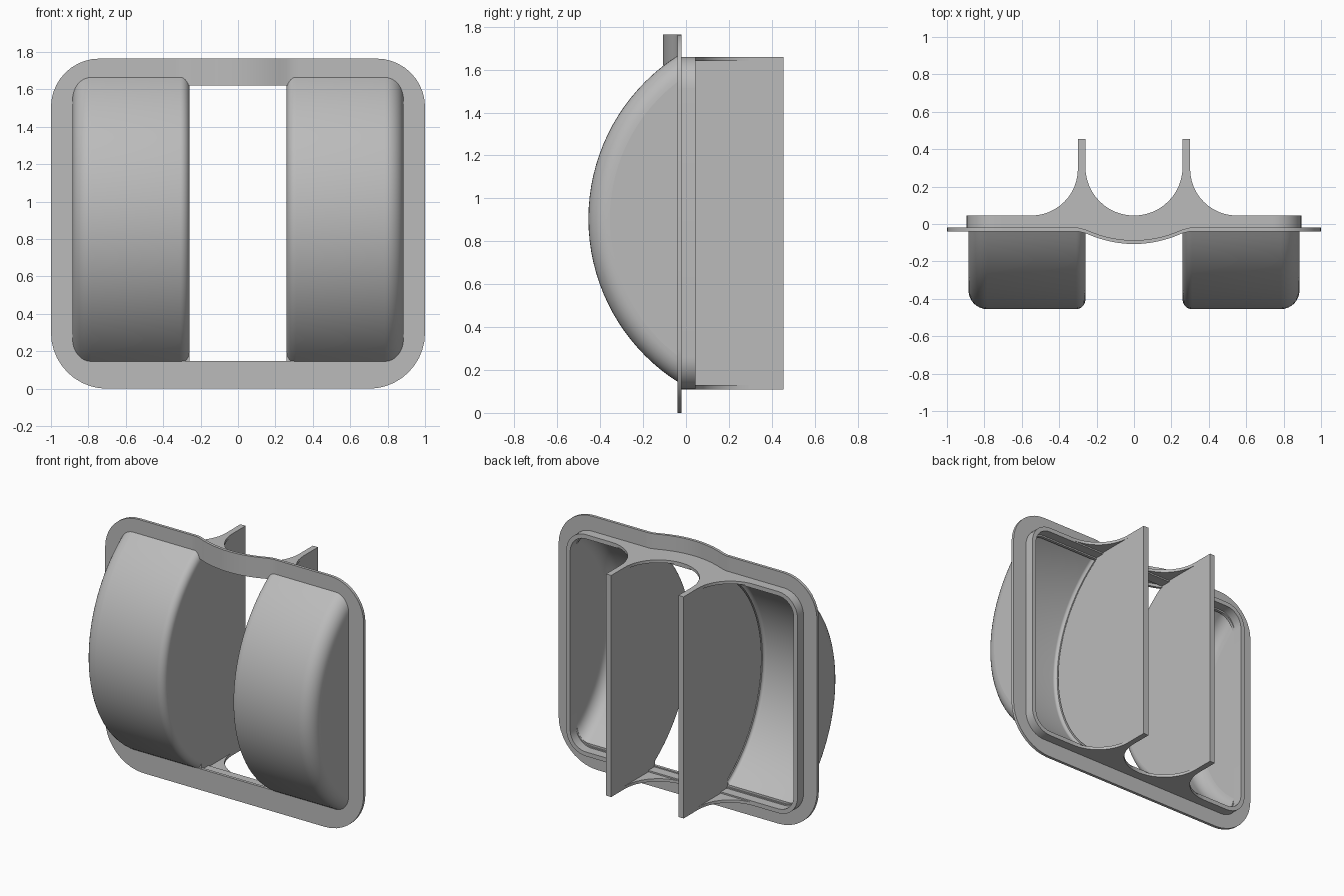
import bpy, bmesh, math
from mathutils import Vector

cube = bpy.data.objects.get("Cube")
if cube:
    bpy.data.objects.remove(cube, do_unlink=True)

grey = bpy.data.materials.new("plain grey")
grey.use_nodes = True
COLOUR = (0.5, 0.5, 0.5, 1)
grey.diffuse_color = COLOUR
grey.node_tree.nodes["Principled BSDF"].inputs["Base Color"].default_value = COLOUR

# Drum axis (y, z) and outer radius; plane where drums meet the flange
CY, CZ, R = 0.448, 0.905, 0.903
JOIN = -0.03


def finish(name, bm):
    bmesh.ops.recalc_face_normals(bm, faces=bm.faces[:])
    mesh = bpy.data.meshes.new(name)
    bm.to_mesh(mesh)
    bm.free()
    mesh.materials.append(grey)
    obj = bpy.data.objects.new(name, mesh)
    bpy.context.collection.objects.link(obj)
    bpy.ops.object.select_all(action='DESELECT')
    obj.select_set(True)
    bpy.context.view_layer.objects.active = obj
    bpy.ops.object.shade_smooth_by_angle(angle=math.radians(30))
    for p in mesh.polygons:
        if p.loop_total > 4:
            p.use_smooth = False
    return obj


def prism(name, points, offset):
    """Extrude a flat outline along an offset."""
    bm = bmesh.new()
    face = bm.faces.new([bm.verts.new(p) for p in points])
    new = bmesh.ops.extrude_face_region(bm, geom=[face])["geom"]
    bmesh.ops.translate(bm, vec=Vector(offset),
                        verts=[v for v in new if isinstance(v, bmesh.types.BMVert)])
    return finish(name, bm)


def rounded_rect(half, low, high, r_low, r_high, steps=10, cuts=40):
    """Outline in x, z; the top edge is subdivided so that it can bow."""
    pts = []
    for cx, cz, r, start in ((half - r_low, low + r_low, r_low, -90),
                             (half - r_high, high - r_high, r_high, 0),
                             (r_high - half, high - r_high, r_high, 90),
                             (r_low - half, low + r_low, r_low, 180)):
        for i in range(steps + 1):
            a = math.radians(start + 90 * i / steps)
            pts.append((cx + r * math.cos(a), cz + r * math.sin(a)))
        if start == 0:
            w = half - r_high
            pts += [(w - 2 * w * i / cuts, high) for i in range(1, cuts)]
    return pts


def bow(x):
    """Forward bulge of the top bar around its middle."""
    return -0.067 * max(0, 1 - (x / 0.28) ** 2)


def frame(name, outer, inner, front, back, bowed):
    bm = bmesh.new()
    rings = []
    for loop, y in ((outer, front), (outer, back), (inner, back), (inner, front)):
        rings.append([bm.verts.new((x, y + (bow(x) if bowed and z > 1 else 0), z))
                      for x, z in loop])
    n = len(outer)
    for k in range(4):
        a, b = rings[k], rings[(k + 1) % 4]
        for i in range(n):
            j = (i + 1) % n
            bm.faces.new((a[i], a[j], b[j], b[i]))
    return finish(name, bm)


def arc(radius, steps=36):
    """Front arc of the drum, cut off at the flange plane, as (y, z)."""
    end = math.acos((CY - JOIN) / radius)
    return [(CY - radius * math.cos(end * t), CZ + radius * math.sin(end * t))
            for t in (2 * i / steps - 1 for i in range(steps + 1))]


def stations(x0, x1, r0, r1, radius, steps=8):
    """(x, radius) pairs across a drum with rounded shoulders."""
    out = []
    for i in range(steps + 1):
        a = math.pi / 2 * i / steps
        out.append((x0 + r0 * (1 - math.cos(a)), radius - r0 * (1 - math.sin(a))))
    for i in range(steps + 1):
        a = math.pi / 2 * i / steps
        out.append((x1 - r1 * (1 - math.sin(a)), radius - r1 * (1 - math.cos(a))))
    return out


def drum(name, side):
    bm = bmesh.new()
    skins = []
    for rows in (stations(0.26, 0.885, 0.05, 0.1, R),
                 stations(0.30, 0.865, 0.02, 0.09, R - 0.02)):
        skin = [[bm.verts.new((side * x, y, z)) for y, z in arc(r)] for x, r in rows]
        for a, b in zip(skin, skin[1:]):
            for i in range(len(a) - 1):
                bm.faces.new((a[i], a[i + 1], b[i + 1], b[i]))
        bm.faces.new(skin[-1])
        skins.append(skin)
    out, inn = skins
    # Close the edge between the outer and inner skins
    for e in (0, -1):
        for i in range(len(out) - 1):
            bm.faces.new((out[i][e], out[i + 1][e], inn[i + 1][e], inn[i][e]))
    bm.faces.new((out[-1][0], out[-1][-1], inn[-1][-1], inn[-1][0]))
    for i in range(len(out[0]) - 1):
        bm.faces.new((out[0][i], out[0][i + 1], inn[0][i + 1], inn[0][i]))
    return finish(name, bm)


# Mounting flange with a bowed top bar, and the shallow rim behind it
frame("flange", rounded_rect(1, 0, 1.765, 0.3, 0.26),
      rounded_rect(0.87, 0.148, 1.62, 0.13, 0.13), -0.04, -0.02, True)
frame("back_rim", rounded_rect(0.895, 0.11, 1.66, 0.15, 0.15),
      rounded_rect(0.865, 0.14, 1.63, 0.12, 0.12), -0.03, 0.045, False)

# Drum covers and the upright inner walls that run out behind them
for side, label in ((1, "left"), (-1, "right")):
    drum(label + "_drum", side)
    outline = [(JOIN, 0.11)] + arc(R - 0.05) + [(JOIN, 1.66), (0.455, 1.66), (0.455, 0.11)]
    prism(label + "_inner_wall", [(side * 0.26, y, z) for y, z in outline],
          (side * 0.04, 0, 0))


# Flared webs joining the walls to the rim at top and bottom
def web(name, z, bowed):
    quarter = [math.pi / 2 * i / 12 for i in range(13)]
    half = [(0.26 * math.sin(a), 0.305 - 0.26 * math.cos(a)) for a in quarter]
    half += [(0.55 - 0.25 * math.cos(a), 0.295 - 0.25 * math.sin(a)) for a in quarter]
    back = [(-x, y) for x, y in reversed(half[1:])] + half
    xs = [0.55] + [0.28 - 0.56 * i / 20 for i in range(21)] + [-0.55]
    front = [(x, JOIN + (bow(x) if bowed else 0)) for x in xs]
    prism(name, [(x, y, z) for x, y in back + front], (0, 0, 0.02))


web("top_web", 1.64, True)
web("bottom_web", 0.11, False)
